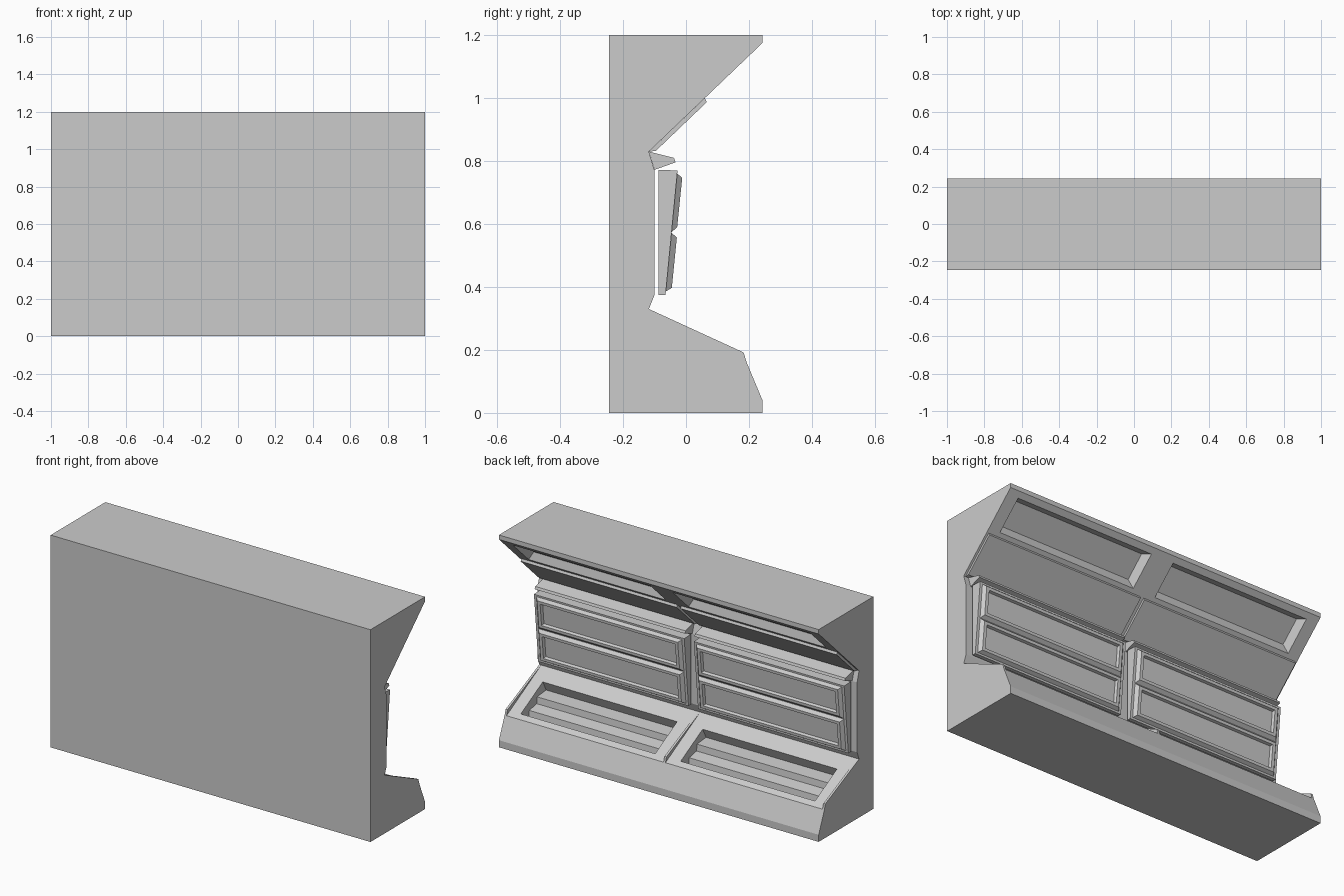
import bpy, bmesh
from mathutils import Vector

if "Cube" in bpy.data.objects:
    bpy.data.objects.remove(bpy.data.objects["Cube"])


def finish(bm, name):
    bmesh.ops.remove_doubles(bm, verts=bm.verts, dist=0.0002)
    bmesh.ops.recalc_face_normals(bm, faces=bm.faces)
    me = bpy.data.meshes.new(name)
    bm.to_mesh(me)
    bm.free()
    ob = bpy.data.objects.new(name, me)
    bpy.context.collection.objects.link(ob)
    return ob


def face(bm, pts):
    bm.faces.new([bm.verts.new(p) for p in pts])


def rect(quad, mu, v0, v1):
    """Shrink a quad (x0 low, x1 low, x1 high, x0 high) by margins along x and slope."""
    a, b, c, d = quad
    x, v = (b - a).normalized(), (d - a).normalized()
    return [a + x * mu + v * v0, b - x * mu + v * v0,
            c - x * mu - v * v1, d + x * mu - v * v1]


def ring(bm, q0, q1):
    for i in range(4):
        j = (i + 1) % 4
        face(bm, [q0[i], q0[j], q1[j], q1[i]])


def recess(bm, quad, mu, v0, v1, bevel, depth, inward):
    """Fill a quad with a flat border, sloped walls and a sunken floor."""
    rim = rect(quad, mu, v0, v1)
    n = (quad[1] - quad[0]).cross(quad[3] - quad[0]).normalized()
    if n.dot(Vector(inward)) < 0:
        n = -n
    floor = [p + n * depth for p in rect(rim, bevel, bevel, bevel)]
    ring(bm, quad, rim)
    ring(bm, rim, floor)
    face(bm, floor)


def strip(p, q, x0, x1):
    return [Vector((x0, *p)), Vector((x1, *p)), Vector((x1, *q)), Vector((x0, *q))]


def prism(name, profile, x0, x1):
    bm = bmesh.new()
    for x in (x0, x1):
        face(bm, [(x, *p) for p in profile])
    for i, p in enumerate(profile):
        face(bm, strip(p, profile[(i + 1) % len(profile)], x0, x1))
    return finish(bm, name)


# Cabinet shell: one side profile, with sunken trays and canopy panels in each bay
body = [(-0.245, 0), (0.243, 0), (0.243, 0.04), (0.192, 0.162), (-0.118, 0.33),
        (-0.10, 0.375), (-0.10, 0.77), (-0.118, 0.83), (0.063, 1.003),
        (0.243, 1.175), (0.243, 1.2), (-0.245, 1.2)]
bm = bmesh.new()
for x in (-1, 1):
    face(bm, [(x, *p) for p in body])
for i, p in enumerate(body):
    q = body[(i + 1) % len(body)]
    for x0, x1 in ((-1, 0), (0, 1)):
        s = strip(p, q, x0, x1)
        if i == 3:
            recess(bm, s, 0.08, 0.035, 0.095, 0.004, 0.075, (0, -1, -1))
        elif i == 8:
            recess(bm, s, 0.07, 0.02, 0.035, 0.025, 0.04, (0, -1, 1))
        else:
            face(bm, s)
finish(bm, "cabinet_shell")

# Thin fins dividing the sloped counter
for name, x0, x1 in (("left_fin", -1, -0.988), ("middle_fin", -0.006, 0.006),
                     ("right_fin", 0.988, 1)):
    prism(name, [(-0.118, 0.33), (0.192, 0.162), (0.183, 0.192)], x0, x1)


# Framed screen: tapered block with a sunken front
def screen(name, x0, x1, back_low, back_high, front_low, front_high):
    bm = bmesh.new()
    back = strip(back_low, back_high, x0, x1)
    front = strip(front_low, front_high, x0 + 0.015, x1 - 0.015)
    face(bm, back)
    ring(bm, back, front)
    recess(bm, front, 0.018, 0.016, 0.016, 0.006, 0.014, (0, -1, 0))
    finish(bm, name)


for side, x0, x1 in (("left", -1, 0), ("right", 0, 1)):
    # Steps inside the tray
    prism(side + "_tray_steps",
          [(-0.06, 0.23), (0.02, 0.222), (0.024, 0.185), (0.09, 0.172),
           (0.095, 0.13), (0.0, 0.13), (-0.06, 0.2)], x0 + 0.083, x1 - 0.083)
    # Free-standing screen block
    prism(side + "_screen_block",
          [(-0.087, 0.375), (-0.065, 0.375), (-0.027, 0.77), (-0.087, 0.772)],
          x0 + 0.03, x1 - 0.03)
    screen(side + "_lower_screen", x0 + 0.045, x1 - 0.045,
           (-0.064, 0.386), (-0.046, 0.572), (-0.045, 0.397), (-0.029, 0.557))
    screen(side + "_upper_screen", x0 + 0.045, x1 - 0.045,
           (-0.046, 0.574), (-0.028, 0.76), (-0.028, 0.59), (-0.012, 0.747))
    # Hood above the screens
    prism(side + "_hood",
          [(-0.118, 0.83), (-0.038, 0.81), (-0.033, 0.796), (-0.10, 0.772)],
          x0 + 0.03, x1 - 0.03)
    # Slab on the lower half of the canopy
    prism(side + "_canopy_slab",
          [(-0.118, 0.83), (0.06, 1.0), (0.066, 0.987), (-0.096, 0.832)],
          x0 + 0.012, x1 - 0.012)
